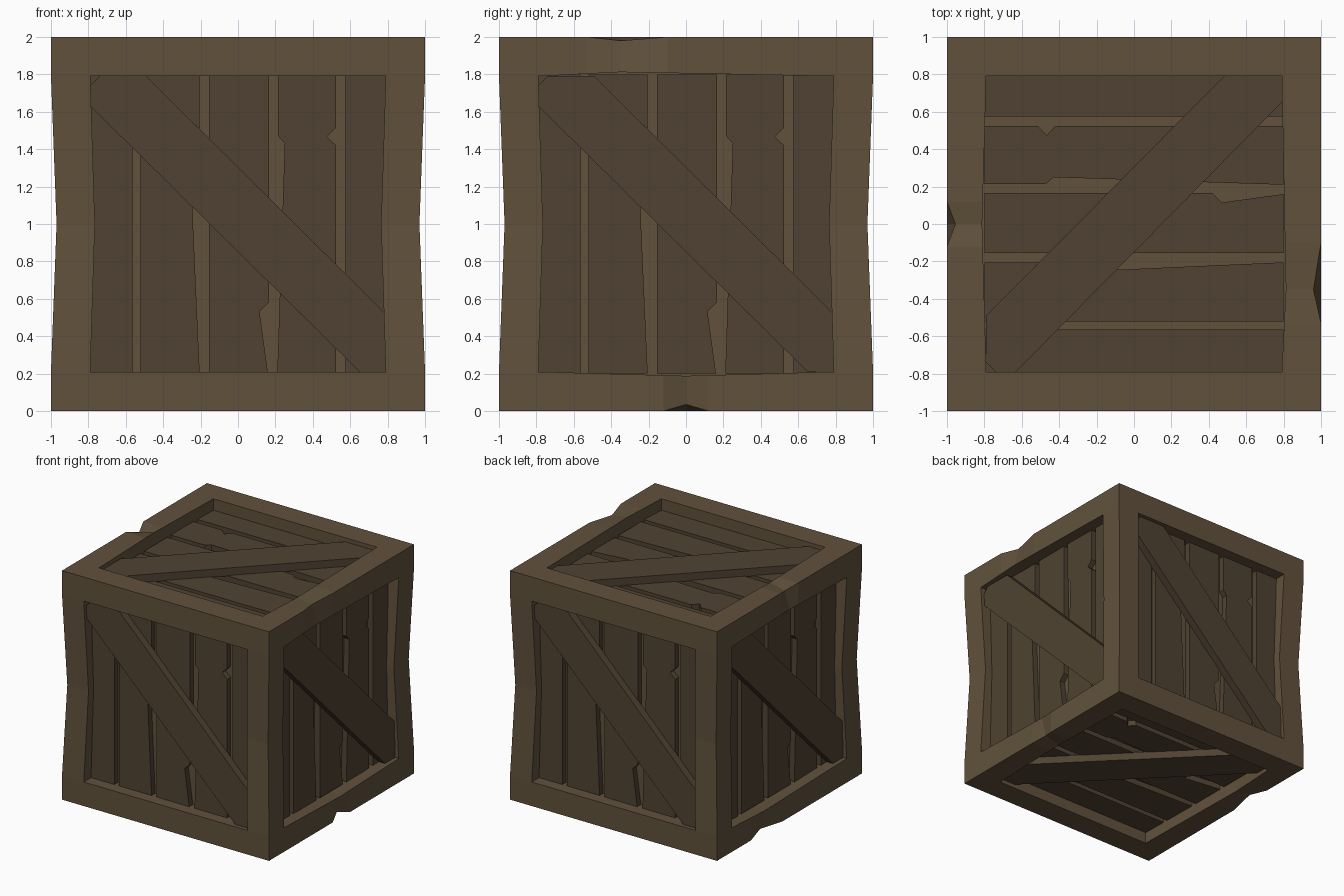
import bpy, bmesh
from math import radians
from mathutils import Matrix, Vector

if "Cube" in bpy.data.objects:
    bpy.data.objects.remove(bpy.data.objects["Cube"])


def material(name, rgb):
    m = bpy.data.materials.new(name)
    m.diffuse_color = (*rgb, 1)
    m.use_nodes = True
    m.node_tree.nodes["Principled BSDF"].inputs["Base Color"].default_value = m.diffuse_color
    return m


LIGHT = material("light_wood", (0.12, 0.083, 0.045))
DARK = material("dark_wood", (0.08, 0.055, 0.032))


def finish(name, bm, mat):
    bmesh.ops.recalc_face_normals(bm, faces=bm.faces)
    me = bpy.data.meshes.new(name)
    bm.to_mesh(me)
    bm.free()
    me.materials.append(mat)
    ob = bpy.data.objects.new(name, me)
    bpy.context.collection.objects.link(ob)
    return ob


def loft(name, sections):
    """Closed beam through a list of four-cornered sections."""
    bm = bmesh.new()
    rings = [[bm.verts.new(p) for p in s] for s in sections]
    for a, b in zip(rings, rings[1:]):
        for i in range(4):
            j = (i + 1) % 4
            bm.faces.new((a[i], a[j], b[j], b[i]))
    bm.faces.new(rings[0])
    bm.faces.new(rings[-1])
    return finish(name, bm, LIGHT)


def slab(bm, outline, low, high, mtx):
    """Extrude a flat outline from depth low to high, placed by mtx."""
    a = [bm.verts.new(mtx @ Vector((u, v, low))) for u, v in outline]
    b = [bm.verts.new(mtx @ Vector((u, v, high))) for u, v in outline]
    n = len(a)
    bm.faces.new(a)
    bm.faces.new(b)
    for i in range(n):
        j = (i + 1) % n
        bm.faces.new((a[i], a[j], b[j], b[i]))


IN, E = 0.79, 0.8          # opening half-size, plank end
CORE, PLANK, BRACE = 0.85, 0.90, 0.965   # surface distances from the centre

# Inner core seen through the gaps
bm = bmesh.new()
bmesh.ops.create_cube(bm, size=2 * CORE, matrix=Matrix.Translation((0, 0, 1)))
finish("inner_box", bm, LIGHT)

# Corner posts, pinched inward at mid height
for sx in (-1, 1):
    for sy in (-1, 1):
        secs = []
        for z, i, o in ((0.21, IN, 1), (1, 0.765, 0.97), (1.79, IN, 1)):
            secs.append([(sx * a, sy * b, z) for a, b in
                         ((i, i), (o, i), (o, o), (i, o))])
        loft("corner_post", secs)

# Straight rails across front and back
for sy in (-1, 1):
    for sz in (-1, 1):
        secs = [[(x, sy * a, 1 + sz * b) for a, b in
                 ((IN, IN), (1, IN), (1, 1), (IN, 1))] for x in (-1, 1)]
        loft("straight_rail", secs)

# Side rails, each with a chip in the outer edge and a thinned middle
# (side, level, chip start, chip centre, chip end, chip depth in x, in z)
chips = ((1, 1, -0.53, -0.35, -0.1, 0.04, 0.02),
         (-1, 1, -0.12, 0.0, 0.12, 0.045, 0.035),
         (1, -1, -0.12, 0.0, 0.12, 0.045, 0.035),
         (-1, -1, 0.1, 0.35, 0.53, 0.04, 0.02))
for sx, sz, y0, yc, y1, dx, dz in chips:
    secs = []
    for y in (-IN, y0, yc, y1, IN):
        t = (y + IN) / (yc + IN) if y <= yc else (IN - y) / (IN - yc)
        i = IN + 0.022 * t
        hit = 1 if y == yc else 0
        secs.append([(sx * a, y, 1 + sz * b) for a, b in
                     ((i, i), (1, i), (1 - dx * hit, 1 - dz * hit), (i, 1))])
    loft("chipped_rail", secs)

# Plank outlines in panel space: u across, v up
planks = [
    [(-E, -E), (-0.565, -E), (-0.565, E), (-E, E)],
    [(-0.52, -E), (-0.205, -E), (-0.245, 0.1), (-0.205, 0.2),
     (-0.205, E), (-0.52, E)],
    [(-0.155, -E), (0.16, -E), (0.115, -0.47), (0.165, -0.42),
     (0.165, E), (-0.155, E)],
    [(0.21, -E), (0.525, -E), (0.525, 0.42), (0.475, 0.465), (0.525, 0.515),
     (0.525, E), (0.215, E), (0.215, 0.47), (0.25, 0.43)],
    [(0.575, -E), (E, -E), (E, E), (0.575, E)],
]
brace = [(-IN, 0.63), (-IN, 0.74), (-0.74, IN), (-0.49, IN),
         (IN, -0.48), (IN, -IN), (0.65, -IN)]

# Panel placement: four sides, lid, base
up = Matrix.Translation((0, 0, 1))
stand = Matrix.Rotation(radians(90), 4, 'X')
turn = Matrix.Rotation(radians(90), 4, 'Z')
places = {n: up @ Matrix.Rotation(radians(90 * k), 4, 'Z') @ stand
          for k, n in enumerate(("front", "right", "back", "left"))}
places["top"] = up @ turn
places["bottom"] = up @ Matrix.Rotation(radians(180), 4, 'Y') @ turn

for side, mtx in places.items():
    bm = bmesh.new()
    for p in planks:
        slab(bm, p, CORE - 0.01, PLANK, mtx)
    finish(side + "_planks", bm, DARK)
    bm = bmesh.new()
    slab(bm, brace, PLANK - 0.005, BRACE, mtx)
    finish(side + "_brace", bm, DARK)
